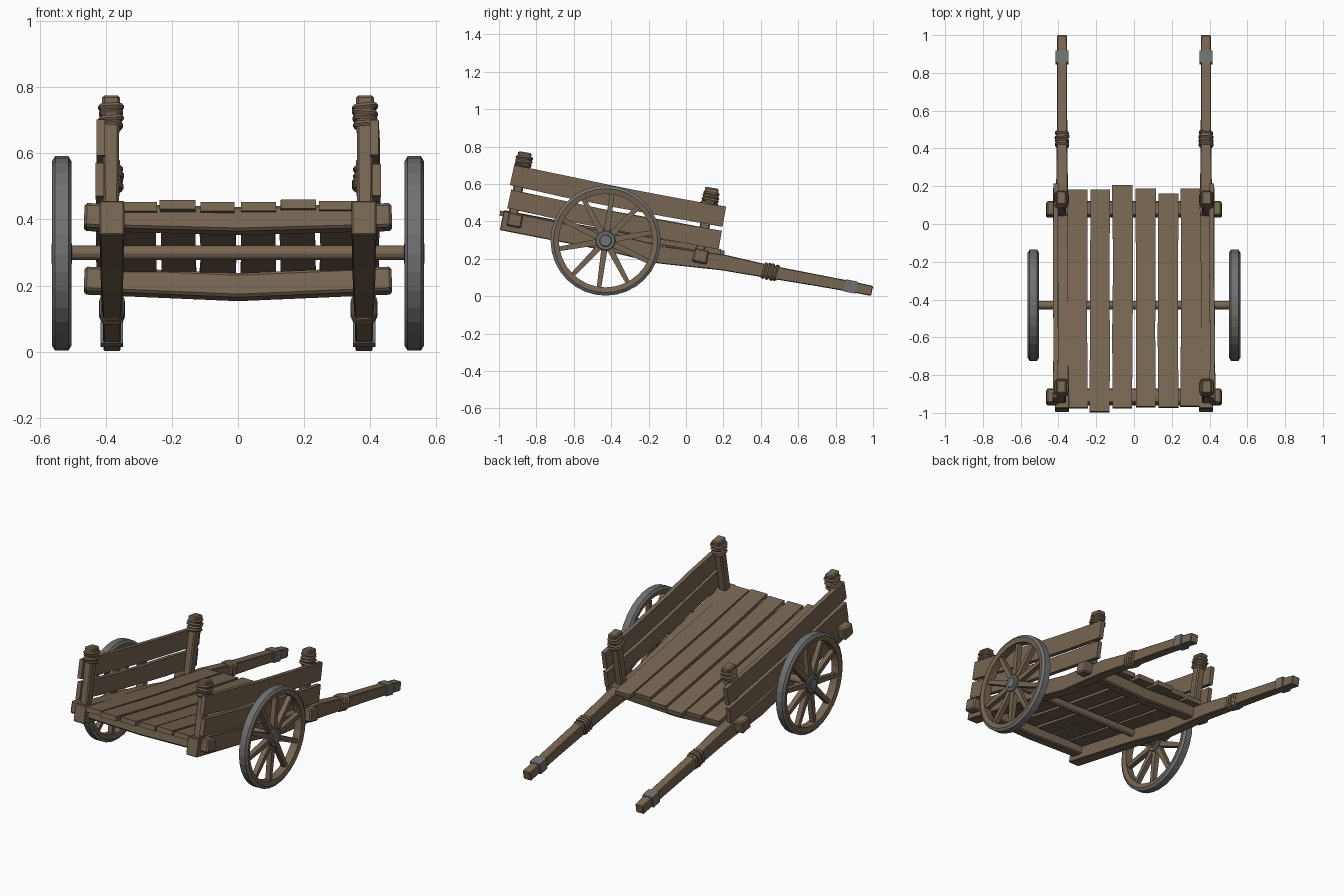
import bpy, bmesh, math, random
from mathutils import Vector, Matrix

if "Cube" in bpy.data.objects:
    bpy.data.objects.remove(bpy.data.objects["Cube"])

random.seed(4)
X = Vector((1, 0, 0))


def material(name, col):
    m = bpy.data.materials.new(name)
    m.diffuse_color = (*col, 1)
    m.use_nodes = True
    m.node_tree.nodes["Principled BSDF"].inputs["Base Color"].default_value = m.diffuse_color
    return m


WOOD = material("weathered wood", (0.185, 0.133, 0.086))
IRON = material("grey iron", (0.165, 0.165, 0.17))


def finish(name, bm, mats, bevel=0):
    bmesh.ops.recalc_face_normals(bm, faces=bm.faces)
    me = bpy.data.meshes.new(name)
    bm.to_mesh(me)
    bm.free()
    for m in mats:
        me.materials.append(m)
    ob = bpy.data.objects.new(name, me)
    bpy.context.collection.objects.link(ob)
    if bevel:
        b = ob.modifiers.new("bevel", 'BEVEL')
        b.width, b.segments = bevel, 1
    return ob


def loft(name, pts, sizes, side=X, mat=WOOD, bevel=0.0, bm=None):
    """Rectangular bar along pts; sizes are (along side, across side)."""
    own = bm is None
    bm = bm or bmesh.new()
    pts = [Vector(p) for p in pts]
    rings = []
    for i, p in enumerate(pts):
        d = (pts[min(i + 1, len(pts) - 1)] - pts[max(i - 1, 0)]).normalized()
        up = d.cross(side).normalized()
        a, b = sizes[i][0] / 2, sizes[i][1] / 2
        rings.append([bm.verts.new(p + side * a * u + up * b * v)
                      for u, v in ((-1, -1), (1, -1), (1, 1), (-1, 1))])
    for r, q in zip(rings, rings[1:]):
        for k in range(4):
            bm.faces.new((r[k], r[(k + 1) % 4], q[(k + 1) % 4], q[k]))
    bm.faces.new(rings[0])
    bm.faces.new(rings[-1])
    if own:
        return finish(name, bm, [mat], bevel)


def rope(name, c, axis, hw, hh, turns, step, r=0.009):
    """Stack of slightly crooked rope turns around a bar."""
    bm = bmesh.new()
    axis = Vector(axis).normalized()
    up = axis.cross(X).normalized()
    n, m = 12, 5
    for t in range(turns):
        tx, ty = random.uniform(-.12, .12), random.uniform(-.12, .12)
        grow = random.uniform(-.002, .003)
        grid = []
        for i in range(n):
            a = math.tau * (i + .5) / n
            ca, sa = math.cos(a), math.sin(a)
            px = math.copysign(abs(ca) ** .5, ca) * (hw + grow)
            pu = math.copysign(abs(sa) ** .5, sa) * (hh + grow)
            out = (X * ca + up * sa).normalized()
            base = Vector(c) + X * px + up * pu + axis * (
                (t - (turns - 1) / 2) * step + px * tx + pu * ty)
            grid.append([bm.verts.new(base + out * r * math.cos(math.tau * j / m)
                                      + axis * r * math.sin(math.tau * j / m))
                         for j in range(m)])
        for i in range(n):
            for j in range(m):
                g, h = grid[i], grid[(i + 1) % n]
                bm.faces.new((g[j], h[j], h[(j + 1) % m], g[(j + 1) % m]))
    finish(name, bm, [WOOD])


def rod(name, x0, x1, r, y, z, n, mat):
    bm = bmesh.new()
    bmesh.ops.create_cone(bm, cap_ends=True, segments=n, radius1=r, radius2=r,
                          depth=x1 - x0,
                          matrix=Matrix.Translation(((x0 + x1) / 2, y, z))
                          @ Matrix.Rotation(math.pi / 2, 4, 'Y'))
    return finish(name, bm, [mat], 0.004)


WY, WZ, WR = -0.43, 0.297, 0.294
rail = [(-0.985, .405, .075, .105), (-0.45, .298, .07, .10), (-0.14, .222, .066, .095),
        (0.2, .18, .062, .085), (0.45, .13, .056, .07), (0.7, .085, .054, .062),
        (0.88, .052, .054, .058), (0.995, .028, .052, .054)]

for s, tag in ((-1, "left"), (1, "right")):
    x = s * 0.381
    # long side rail running into the pulling handle
    loft(f"{tag}_rail_and_handle", [(x, y, z) for y, z, w, h in rail],
         [(w, h) for y, z, w, h in rail], bevel=.004)
    rope(f"{tag}_handle_rope", (x, .45, .131), (0, 1, -.19), .03, .037, 4, .021)
    loft(f"{tag}_handle_band", [(x, .85, .058), (x, .912, .046)], [(.068, .066)] * 2, mat=IRON)

    # corner posts, flared at the top, bound with rope
    for end, y, z in (("rear", -.935, .385), ("front", .065, .195)):
        px = s * 0.384
        loft(f"{tag}_{end}_post",
             [(px, y, z), (px, y + .057, z + .29), (px, y + .066, z + .335),
              (px, y + .074, z + .385)],
             [(.048, .05), (.05, .055), (.054, .07), (.054, .074)], bevel=.007)
        rope(f"{tag}_{end}_post_rope", (px, y + .066, z + .327), (0, .19, 1),
             .029, .036, 4, .018)

    # two side boards, slightly sagging
    for nm, a, b, h in (("upper", (-.93, .648), (.205, .425), .112),
                        ("lower", (-.945, .52), (.183, .30), .102)):
        bx = s * (.413 if nm == "upper" else .416)
        pts = []
        for t in (0, .25, .5, .75, 1):
            sag = -.008 * math.sin(math.pi * t)
            pts.append((bx + s * random.uniform(-.003, .003), a[0] + (b[0] - a[0]) * t,
                        a[1] + (b[1] - a[1]) * t + sag))
        loft(f"{tag}_{nm}_side_board", pts,
             [(.026, h + random.uniform(-.006, .006)) for _ in pts])

    # wheel rim: wooden felloe with iron tread
    bm = bmesh.new()
    cx, n = s * 0.533, 32
    prof = [(.25, -.024), (.278, -.03), (WR, -.02), (WR, .02), (.278, .03), (.25, .024)]
    rings = [[bm.verts.new((cx + px, WY + r * math.cos(math.tau * i / n),
                            WZ + r * math.sin(math.tau * i / n))) for r, px in prof]
             for i in range(n)]
    for i in range(n):
        p, q = rings[i], rings[(i + 1) % n]
        for j in range(6):
            f = bm.faces.new((p[j], q[j], q[(j + 1) % 6], p[(j + 1) % 6]))
            f.material_index = 1 if j in (1, 2, 3) else 0
    finish(f"{tag}_wheel_rim", bm, [WOOD, IRON])

    # ten tapered spokes
    bm = bmesh.new()
    for k in range(10):
        a = math.radians(10 + 36 * k)
        c, d = math.cos(a), math.sin(a)
        loft("", [(cx, WY + r * c, WZ + r * d) for r in (.03, .255)],
             [(.032, .034), (.028, .024)], bm=bm)
    finish(f"{tag}_wheel_spokes", bm, [WOOD])

    # hub and axle cap
    rod(f"{tag}_hub", cx - .026, cx + .026, .053, WY, WZ, 16, IRON)
    rod(f"{tag}_axle_cap", cx - .031, cx + .031, .034, WY, WZ, 12, IRON)

# axle
rod("axle", -.53, .53, .024, WY, .299, 8, WOOD)

# cross beams, sagging in the middle
tilt = Vector((0, 1, -.19)).normalized()
for nm, y, z, sag in (("rear", -.915, .407, .012), ("front", .078, .215, .02)):
    xs = (-.465, -.25, 0, .25, .465)
    loft(f"{nm}_cross_beam", [(x, y, z - sag * (1 - abs(x) / .465)) for x in xs],
         [(.08, .074)] * 5, side=tilt, bevel=.008)

# floor planks with uneven ends
front_ends = (.18, .18, .205, .185, .16, .185)
back_ends = (-.975, -.995, -.975, -.968, -.972, -.965)
for i in range(6):
    x = -.3 + .12 * i
    y0, y1 = back_ends[i], front_ends[i]
    dz = random.uniform(-.006, .006)
    pts = [(x + random.uniform(-.003, .003), y0 + (y1 - y0) * t,
            .441 - .178 * (y0 + (y1 - y0) * t + .97) + dz - .006 * math.sin(math.pi * t))
           for t in (0, .33, .66, 1)]
    loft(f"floor_plank_{i + 1}", pts,
         [(.106 + random.uniform(-.004, .003), .028) for _ in pts])
